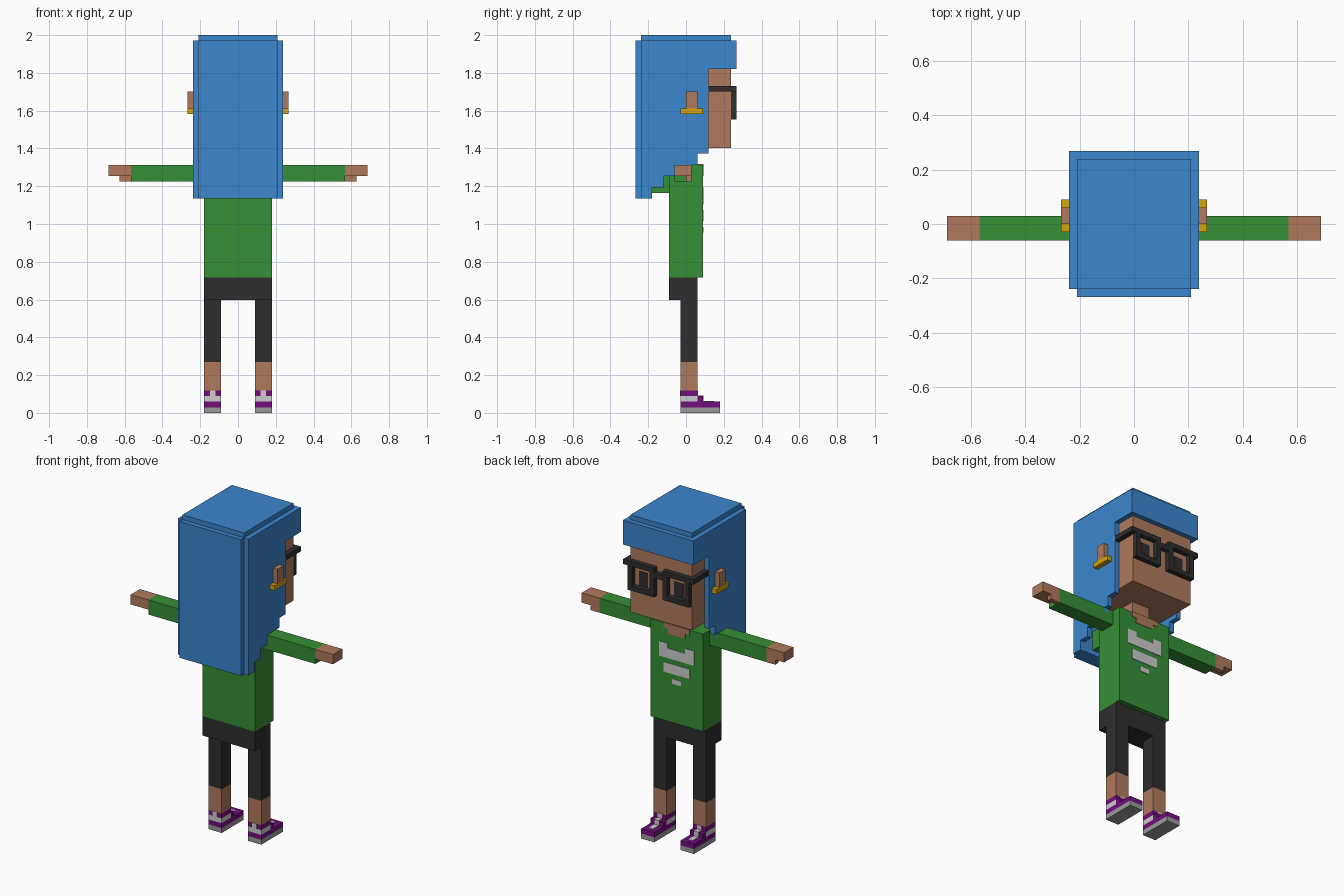
import bpy, bmesh

if "Cube" in bpy.data.objects:
    bpy.data.objects.remove(bpy.data.objects["Cube"])

U = 2 / 67  # size of one block


def lin(c):
    c /= 255
    return c / 12.92 if c <= 0.04045 else ((c + 0.055) / 1.055) ** 2.4


def mat(name, r, g, b):
    m = bpy.data.materials.new(name)
    m.diffuse_color = (lin(r), lin(g), lin(b), 1)
    m.use_nodes = True
    m.node_tree.nodes["Principled BSDF"].inputs["Base Color"].default_value = m.diffuse_color
    return m


SKIN = mat("skin", 176, 122, 92)
BLUE = mat("hair_blue", 60, 134, 206)
GREEN = mat("shirt_green", 54, 144, 54)
DARK = mat("charcoal", 46, 46, 46)
PURPLE = mat("shoe_purple", 116, 14, 128)
GREY = mat("sole_grey", 156, 156, 156)
WHITE = mat("light_grey", 205, 205, 205)
GOLD = mat("gold", 212, 165, 12)


def finish(name, bm, material):
    bmesh.ops.recalc_face_normals(bm, faces=bm.faces)
    me = bpy.data.meshes.new(name)
    bm.to_mesh(me)
    bm.free()
    me.materials.append(material)
    ob = bpy.data.objects.new(name, me)
    bpy.context.collection.objects.link(ob)
    return ob


def boxes(name, material, *specs, mirror=False):
    """Each spec is x0, x1, y0, y1, z0, z1 in blocks."""
    bm = bmesh.new()
    for s in specs:
        sides = [s]
        if mirror:
            sides.append((-s[1], -s[0]) + tuple(s[2:]))
        for x0, x1, y0, y1, z0, z1 in sides:
            vs = bmesh.ops.create_cube(bm, size=1)["verts"]
            for v in vs:
                v.co.x = (x1 if v.co.x > 0 else x0) * U
                v.co.y = (y1 if v.co.y > 0 else y0) * U
                v.co.z = (z1 if v.co.z > 0 else z0) * U
    return finish(name, bm, material)


def side_panel(name, material, profile, x0, x1):
    """Extrude a y-z outline across x, on both sides."""
    bm = bmesh.new()
    for s in (1, -1):
        f = bm.faces.new([bm.verts.new((s * x0 * U, y * U, z * U)) for y, z in profile])
        ext = bmesh.ops.extrude_face_region(bm, geom=[f])["geom"]
        for v in ext:
            if isinstance(v, bmesh.types.BMVert):
                v.co.x = s * x1 * U
    return finish(name, bm, material)


P = 0.1  # thickness of painted plates, in blocks

# shoes
boxes("shoe_soles", GREY, (3, 6, -1, 6, 0, 1), mirror=True)
boxes("shoe_uppers", PURPLE, (3, 6, -1, 6, 1, 2), (3, 6, 2, 3, 2, 3),
      (3, 6, -1, 2, 3, 4), mirror=True)
boxes("shoe_stripes", WHITE, (3, 6, -1, 2, 2, 3), mirror=True)
boxes("shoe_laces", WHITE, (4, 5, 3, 5, 2, 2 + P), (4, 5, 2, 3 + P, 2, 3 + P),
      (4, 5, 2, 2 + P, 3, 4), (4, 5, -1 - P, -1, 3, 4), mirror=True)

# legs and shorts
boxes("ankles", SKIN, (3, 6, -1, 2, 4, 9), mirror=True)
boxes("leggings", DARK, (3, 6, -1, 2, 9, 20), mirror=True)
boxes("hips", DARK, (-6, 6, -3, 2, 20, 24))

# shirt, hood and sleeves
boxes("shirt", GREEN, (-6, 6, -3, 3, 24, 44))
boxes("hood", GREEN, (-5, 5, -6, -3, 39, 43))
boxes("sleeves", GREEN, (6, 19, -2, 1, 41, 44), mirror=True)
boxes("shirt_pattern", WHITE, (-4, 4, 3, 3 + P, 37, 39), (2, 4, 3, 3 + P, 39, 40),
      (-4, -2, 3, 3 + P, 39, 40), (-3, 3, 3, 3 + P, 34, 36), (-1, 1, 3, 3 + P, 32, 33))
boxes("neckline", SKIN, (-3, 3, 1, 3 + P, 43, 44 + P), (-2, 2, 1, 3 + P, 42, 43))

# hands
boxes("hands", SKIN, (19, 23, -2, 1, 42, 44), mirror=True)
boxes("thumbs", SKIN, (19, 21, 0, 1, 41, 42), mirror=True)

# head
boxes("neck", SKIN, (-2, 2, -2, 2, 43, 47))
boxes("head", SKIN, (-7, 7, -6, 8, 47, 61))
boxes("ears", SKIN, (8, 9, 0, 2, 54, 57), mirror=True)
boxes("earrings", GOLD, (8, 9, -1, 3, 53, 54), mirror=True)

# glasses and eyes
boxes("glasses_rims", DARK, (1, 7, 8, 9, 57, 58), (1, 7, 8, 9, 52, 53),
      (1, 2, 8, 9, 53, 57), (6, 7, 8, 9, 53, 57), mirror=True)
boxes("glasses_bridge", DARK, (-1, 1, 8, 9, 56, 57))
boxes("glasses_temples", DARK, (7, 8, 4, 9, 57, 58), mirror=True)
boxes("eyes", DARK, (3, 5, 8, 8 + P, 53, 56), mirror=True)

# hair
boxes("hair_top", BLUE, (-8, 8, -8, 9, 61, 66), (-7, 7, -8, 8, 66, 67))
boxes("hair_back", BLUE, (-7, 7, -9, -6, 38, 66))
side_panel("hair_sides", BLUE, [
    (-8, 38), (-6, 38), (-6, 40), (-4, 40), (-4, 42), (-1, 42), (-1, 43), (1, 43),
    (1, 44), (2, 44), (2, 46), (4, 46), (4, 61), (-8, 61)], 7, 8)
